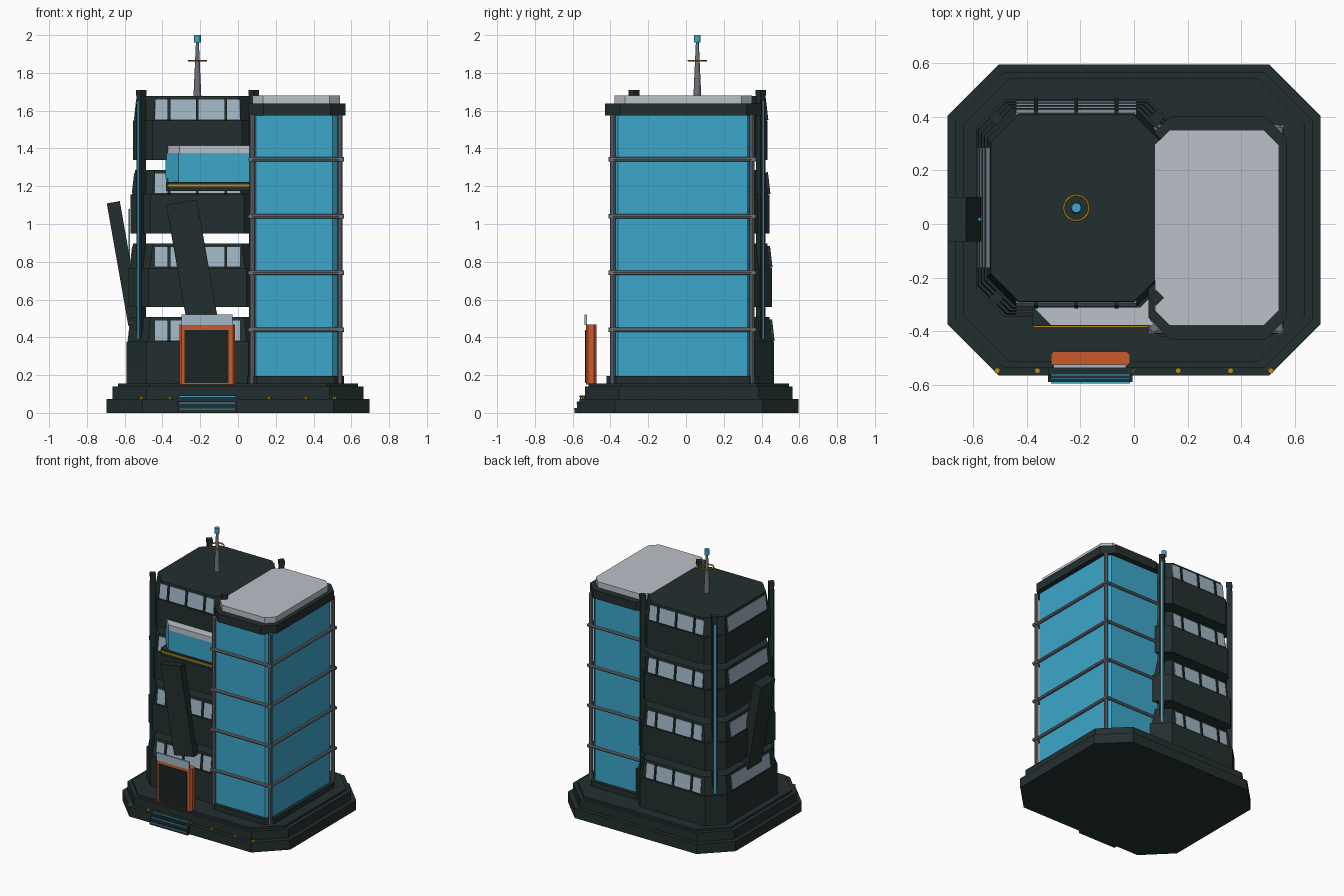
import bpy, bmesh, math
from mathutils import Vector, Matrix

if "Cube" in bpy.data.objects:
    bpy.data.objects.remove(bpy.data.objects["Cube"])


def material(name, rgb):
    m = bpy.data.materials.new(name)
    m.diffuse_color = (*rgb, 1)
    m.use_nodes = True
    m.node_tree.nodes["Principled BSDF"].inputs["Base Color"].default_value = m.diffuse_color
    return m


DARK = material("dark slate", (0.017, 0.028, 0.028))
BLACK = material("door charcoal", (0.011, 0.017, 0.017))
CYAN = material("cyan glass", (0.045, 0.39, 0.60))
WHITE = material("pale grey", (0.50, 0.53, 0.58))
METAL = material("steel grey", (0.16, 0.17, 0.19))
WINDOW = material("window blue grey", (0.36, 0.47, 0.56))
ORANGE = material("orange", (0.58, 0.10, 0.025))
GOLD = material("gold", (0.50, 0.27, 0.01))


def finish(name, bm, mat):
    bmesh.ops.recalc_face_normals(bm, faces=bm.faces)
    me = bpy.data.meshes.new(name)
    bm.to_mesh(me)
    bm.free()
    me.materials.append(mat)
    ob = bpy.data.objects.new(name, me)
    bpy.context.collection.objects.link(ob)
    return ob


def octagon(x0, x1, y0, y1, c):
    return [(x0 + c, y0), (x1 - c, y0), (x1, y0 + c), (x1, y1 - c),
            (x1 - c, y1), (x0 + c, y1), (x0, y1 - c), (x0, y0 + c)]


def prism(name, low, z0, z1, mat, high=None):
    bm = bmesh.new()
    a = [bm.verts.new((x, y, z0)) for x, y in low]
    b = [bm.verts.new((x, y, z1)) for x, y in (high or low)]
    n = len(a)
    bm.faces.new(a)
    bm.faces.new(b)
    for i in range(n):
        j = (i + 1) % n
        bm.faces.new((a[i], a[j], b[j], b[i]))
    return finish(name, bm, mat)


def box(name, centre, size, mat, rot=None):
    bm = bmesh.new()
    m = Matrix.Translation(centre) @ (rot or Matrix()) @ Matrix.Diagonal((*size, 1))
    bmesh.ops.create_cube(bm, size=1, matrix=m)
    return finish(name, bm, mat)


def span(name, x0, x1, y0, y1, z0, z1, mat):
    return box(name, ((x0 + x1) / 2, (y0 + y1) / 2, (z0 + z1) / 2),
               (x1 - x0, y1 - y0, z1 - z0), mat)


def rod(name, p, q, r0, mat, r1=None, sides=10):
    p, q = Vector(p), Vector(q)
    d = q - p
    bm = bmesh.new()
    m = Matrix.Translation((p + q) / 2) @ d.to_track_quat('Z', 'Y').to_matrix().to_4x4()
    bmesh.ops.create_cone(bm, cap_ends=True, segments=sides, radius1=r0,
                          radius2=r0 if r1 is None else r1, depth=d.length, matrix=m)
    return finish(name, bm, mat)


# Stepped base
prism("base_lower", octagon(-.695, .695, -.565, .595, .19), 0, .073, DARK)
prism("base_middle", octagon(-.665, .665, -.535, .565, .18), .073, .14, DARK)
prism("base_upper", octagon(-.635, .635, -.515, .545, .17), .14, .155, DARK)

# Office tower: four floating storeys stepping in towards the top
CX, CY = -.215, .06


def ring(hx, hy, c=.105):
    return octagon(CX - hx, CX + hx, CY - hy, CY + hy, c)


TILT = math.atan(.015 / .13)
for i in range(4):
    hx, hy, z = .375 - .011 * i, .405 - .011 * i, .56 + .39 * (i - 1)
    prism(f"storey_wall_{i+1}", ring(hx, hy), .15 if i == 0 else z, z + .207, DARK)
    prism(f"window_band_{i+1}", ring(hx - .008, hy - .008), z + .207, z + .337, DARK,
          ring(hx - .023, hy - .023))
    # Window plates on each side, with fins on the front and back
    for k in range(4):
        turn = Matrix.Rotation(k * math.pi / 2, 4, 'Z')
        half = hy if k % 2 == 0 else hx
        lean = turn @ Matrix.Rotation(-TILT, 4, 'X')
        at = turn @ Vector((0, -(half - .0155), 0))
        centre = Vector((CX, CY, z + .266)) + at
        box(f"window_{i+1}_{k}", centre, (.45, .008, .105), WINDOW, lean)
        if k % 2 == 0:
            for off in (-.15, 0, .15):
                box(f"window_fin_{i+1}_{k}", centre + Vector((off, 0, 0)),
                    (.014, .026, .115), DARK, lean)

# Corner columns with glowing strips on the outward faces
for sx in (-1, 1):
    for sy in (-1, 1):
        x, y = CX + sx * .298, CY + sy * .335
        rot = Matrix.Rotation(math.atan2(sy, sx), 4, 'Z')
        box("corner_column", (x, y, .915), (.035, .035, 1.53), DARK, rot)
        box("column_cap", (x, y, 1.695), (.04, .04, .03), DARK, rot)
        box("column_strip", (x + sx * .0128, y + sy * .0128, 1.02),
            (.006, .012, 1.26), CYAN, rot)

# Glass tower
prism("glass_tower_foot", octagon(.05, .56, -.42, .385, .05), .15, .195, DARK)
prism("glass_tower", octagon(.06, .535, -.395, .36, .035), .195, 1.575, CYAN)
prism("glass_tower_band", octagon(.055, .57, -.43, .40, .08), 1.575, 1.637, DARK)
prism("glass_tower_roof", octagon(.078, .54, -.378, .35, .055), 1.637, 1.68, WHITE)
corners = [(.075, -.388), (.54, -.388), (.54, .348), (.075, .348)]
for x, y in corners:
    rod("glass_tower_post", (x, y, .155), (x, y, 1.58), .015, METAL)
for z in (.44, .742, 1.04, 1.342):
    for x0, x1, y in ((.06, .56, -.398), (.06, .56, .36)):
        rod("glass_tower_rail", (x0, y, z), (x1, y, z), .012, METAL, sides=8)
    for x in (.065, .545):
        rod("glass_tower_rail", (x, -.41, z), (x, .37, z), .012, METAL, sides=8)

# Projecting glazed bay on the front
prism("bay_floor", octagon(-.38, .115, -.38, -.2, .012), 1.175, 1.222, DARK)
span("bay_stripe", -.375, .10, -.386, -.378, 1.198, 1.21, GOLD)
bay = [(-.315, -.372), (.11, -.372), (.11, -.2), (-.385, -.2), (-.385, -.305)]
prism("bay_glass", bay, 1.222, 1.375, CYAN)
prism("bay_roof", [(-.31, -.378), (.11, -.378), (.11, -.2), (-.37, -.2), (-.37, -.315)],
      1.375, 1.415, WHITE)

# Leaning slabs on the front and the left
lean = Matrix.Rotation(-math.radians(10), 4, 'Y')
box("front_leaning_slab", (-.242, -.345, .79), (.165, .06, .66), DARK, lean)
box("left_leaning_slab", (-.603, .018, .79), (.07, .165, .66), DARK, lean)
box("left_slab_strip", (-.576, .018, .94), (.01, .014, .28), CYAN)

# Doorway and canopy plate
prism("door_frame", octagon(-.31, -.015, -.53, -.475, .012), .15, .468, ORANGE)
span("door_panel", -.283, -.05, -.536, -.528, .158, .44, BLACK)
span("canopy_plate", -.30, -.03, -.537, -.524, .465, .522, WINDOW)

# Entrance steps with lit edges
for i in range(3):
    y, z = -.59 + .014 * i, .026 + .033 * i
    span("entrance_step", -.32, -.005, y, -.52, 0 if i == 0 else z - .033, z, DARK)
    span("step_light", -.31, -.015, y - .004, y + .003, z - .009, z - .003, CYAN)

# Small lamps along the front of the base
for x in (-.51, -.36, -.01, .165, .36, .51):
    rod("base_lamp", (x, -.547, .073), (x, -.547, .086), .011, GOLD, sides=8)

# Roof antenna
rod("antenna_mast", (CX, CY, 1.67), (CX, CY, 1.96), .021, METAL, .008, 12)
rod("antenna_light", (CX, CY, 1.96), (CX, CY, 2.0), .018, CYAN, sides=12)
bpy.ops.mesh.primitive_torus_add(location=(CX, CY, 1.865), major_radius=.047,
                                 minor_radius=.005, major_segments=20, minor_segments=6)
hoop = bpy.context.object
hoop.name = "antenna_ring"
hoop.data.materials.append(GOLD)
